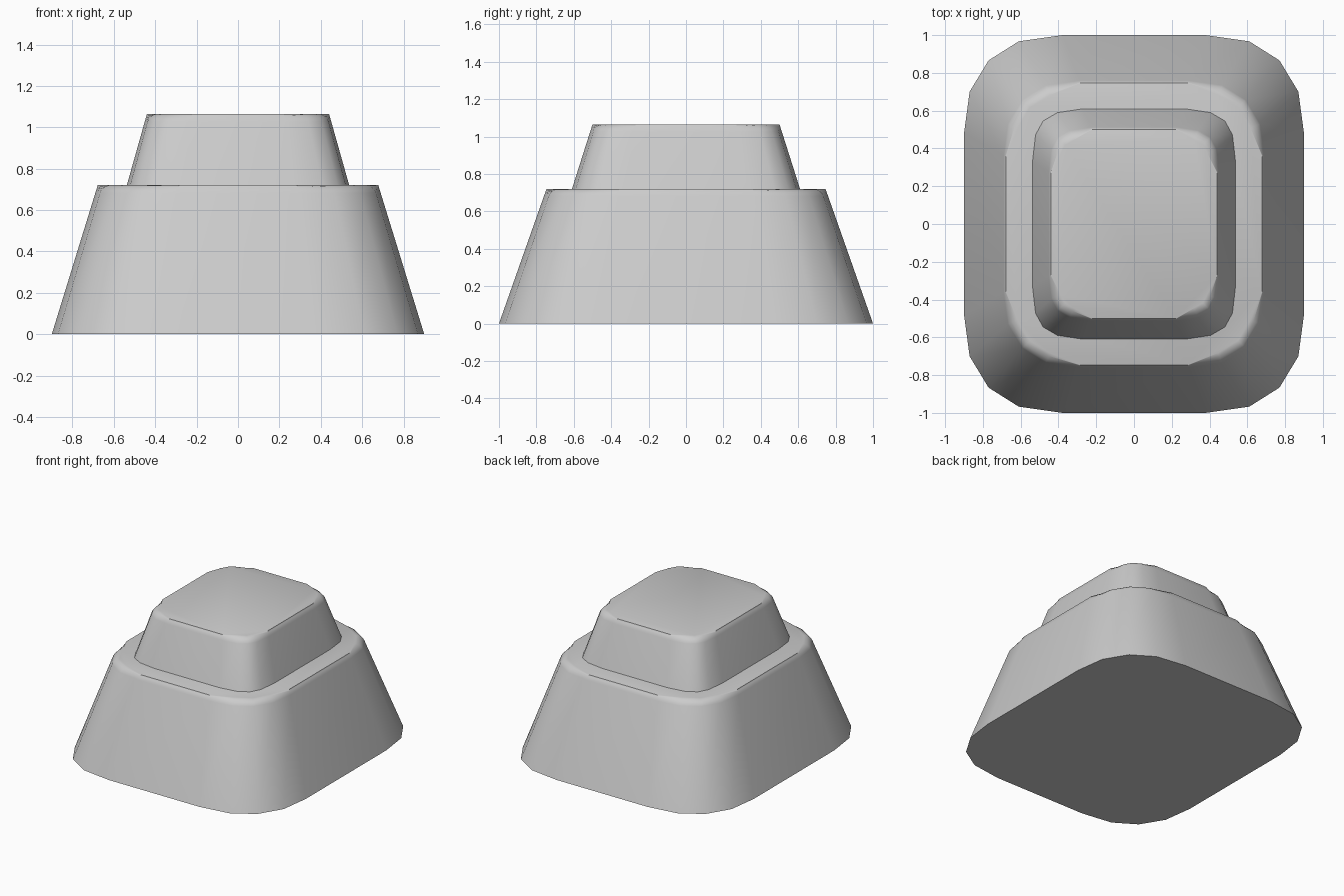
import bpy, bmesh

if "Cube" in bpy.data.objects:
    bpy.data.objects.remove(bpy.data.objects["Cube"])

# Right-to-back quarter of each rounded outline, as fractions of half width / half depth
BASE_QUARTER = [(1, .48), (.967, .70), (.856, .866), (.678, .967), (.42, 1)]
CAP_QUARTER = [(1, .54), (.97, .775), (.895, .895), (.755, .967), (.505, 1)]


def outline(quarter):
    """Mirror a quarter outline into a full counter-clockwise loop."""
    half = quarter + [(-x, y) for x, y in reversed(quarter)]
    return half + [(-x, -y) for x, y in half]


def tapered_block(name, quarter, bottom, top, rim):
    """Solid tapering from bottom to top (half x, half y, z) with a rounded top rim."""
    bm = bmesh.new()
    loop = outline(quarter)
    low, high = [[bm.verts.new((x * hx, y * hy, z)) for x, y in loop]
                 for hx, hy, z in (bottom, top)]
    n = len(loop)
    for i in range(n):
        j = (i + 1) % n
        bm.faces.new((low[i], low[j], high[j], high[i]))
    bm.faces.new(list(reversed(low)))
    lid = bm.faces.new(high)
    bmesh.ops.bevel(bm, geom=list(lid.edges), offset=rim, offset_type='OFFSET',
                    segments=4, profile=0.5, affect='EDGES')
    bmesh.ops.recalc_face_normals(bm, faces=bm.faces)
    mesh = bpy.data.meshes.new(name)
    bm.to_mesh(mesh)
    bm.free()
    obj = bpy.data.objects.new(name, mesh)
    bpy.context.collection.objects.link(obj)
    bpy.ops.object.select_all(action='DESELECT')
    obj.select_set(True)
    bpy.context.view_layer.objects.active = obj
    bpy.ops.object.shade_smooth_by_angle(angle=0.7)
    return obj


# Wide lower body
tapered_block("lower_body", BASE_QUARTER, (.90, 1.0, 0), (.678, .746, .72), .04)

# Smaller raised cap, slightly sunk into the body
tapered_block("upper_cap", CAP_QUARTER, (.543, .616, .70), (.44, .50, 1.065), .04)
